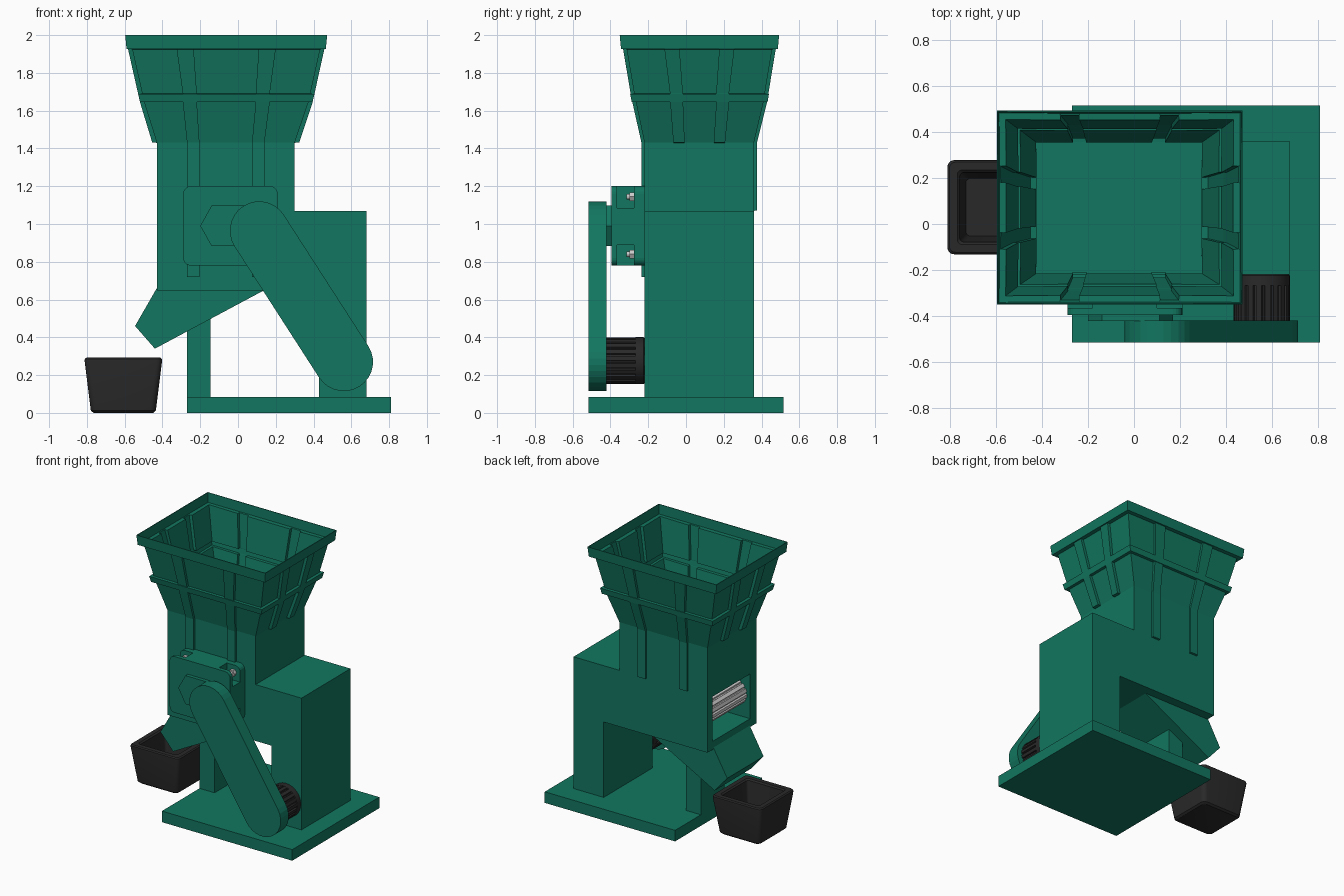
import bpy, bmesh, math
from mathutils import Vector

if "Cube" in bpy.data.objects:
    bpy.data.objects.remove(bpy.data.objects["Cube"])


def mat(name, c):
    m = bpy.data.materials.new(name)
    m.diffuse_color = (*c, 1)
    m.use_nodes = True
    m.node_tree.nodes["Principled BSDF"].inputs["Base Color"].default_value = m.diffuse_color
    return m


GREEN = mat("green_paint", (0.006, 0.18, 0.115))
BLACK = mat("black_plastic", (0.022, 0.022, 0.022))


def finish(bm, name, material):
    bmesh.ops.recalc_face_normals(bm, faces=bm.faces)
    me = bpy.data.meshes.new(name)
    bm.to_mesh(me)
    bm.free()
    ob = bpy.data.objects.new(name, me)
    bpy.context.collection.objects.link(ob)
    if material:
        me.materials.append(material)
    return ob


def loft(name, rings, material, caps=(True, True)):
    """Skin a stack of equal-length point rings."""
    bm = bmesh.new()
    rows = [[bm.verts.new(p) for p in r] for r in rings]
    n = len(rows[0])
    for a, b in zip(rows, rows[1:]):
        for i in range(n):
            bm.faces.new((a[i], a[(i + 1) % n], b[(i + 1) % n], b[i]))
    for use, row in zip(caps, (rows[0], rows[-1])):
        if use:
            bm.faces.new(row)
    return finish(bm, name, material)


def prism(name, pts, y0, y1, material=GREEN):
    """Extrude an (x, z) outline along y."""
    return loft(name, [[(x, y, z) for x, z in pts] for y in (y0, y1)], material)


def box(name, x, y, z, material=GREEN):
    return prism(name, [(x[0], z[0]), (x[1], z[0]), (x[1], z[1]), (x[0], z[1])], *y, material)


def rounded(x, z, r, steps=5):
    pts = []
    for k, (cx, cz) in enumerate([(x[1] - r, z[1] - r), (x[0] + r, z[1] - r),
                                  (x[0] + r, z[0] + r), (x[1] - r, z[0] + r)]):
        for i in range(steps + 1):
            a = math.pi / 2 * (k + i / steps)
            pts.append((cx + r * math.cos(a), cz + r * math.sin(a)))
    return pts


def circle(cx, cz, r, n=24, a0=0.0):
    return [(cx + r * math.cos(a0 + math.tau * i / n), cz + r * math.sin(a0 + math.tau * i / n))
            for i in range(n)]


def fluted(cx, cz, r, depth, teeth):
    pts = []
    for i in range(teeth):
        for f, d in ((0, 0), (.6, 0), (.7, depth), (.9, depth)):
            a = math.tau * (i + f) / teeth
            pts.append((cx + (r - d) * math.cos(a), cz + (r - d) * math.sin(a)))
    return pts


# base plate and support leg
box("base_plate", (-.27, .81), (-.515, .515), (0, .083))
box("support_leg", (-.27, -.145), (-.07, .21), (.08, .60))

# L-shaped housing with an opening on the left
housing = prism("machine_housing", [(-.43, .648), (.43, .648), (.43, .08), (.68, .08),
                                    (.68, 1.07), (-.43, 1.07)], -.22, .36)
cutter = box("window_cutter", (-.6, -.17), (-.145, .30), (.71, 1.045), None)
cutter.hide_render = True
mod = housing.modifiers.new("window", 'BOOLEAN')
mod.operation, mod.object, mod.solver = 'DIFFERENCE', cutter, 'EXACT'
bpy.context.view_layer.objects.active = housing
bpy.ops.object.modifier_apply(modifier="window")
bpy.data.objects.remove(cutter)

# grinding roller behind the opening
prism("grinding_roller", fluted(-.31, .885, .095, .012, 14), -.145, .30, None)

# sloped outlet chute
prism("outlet_chute", [(-.43, .66), (-.545, .46), (-.44, .34), (.14, .65), (.14, .66)], -.14, .29)


# hopper shell with embossed ribs, collar and rim
def hopper_ring(z, ext, rib_x, rib_y, rib_f, rib_s, out=0.0):
    """ext = x0, x1, y0, y1; rib_x/rib_y = rib offset and half width;
    rib_f/rib_s = rib depth on the front/back and side walls."""
    x0, x1, y0, y1 = ext
    cx, cy = (x0 + x1) / 2, (y0 + y1) / 2
    hx, hy = (x1 - x0) / 2 + out, (y1 - y0) / 2 + out
    pts = []
    for k in range(4):
        half, wall, (off, w), d = ((hx, hy, rib_x, rib_f) if k % 2 == 0
                                   else (hy, hx, rib_y, rib_s))
        side = [(-half, wall)]
        for c in (-off, off):
            side += [(c - w, wall), (c - w, wall + d), (c + w, wall + d), (c + w, wall)]
        for u, v in side:
            x, y = ((u, -v), (v, u), (-u, v), (-v, -u))[k]
            pts.append((cx + x, cy + y, z))
    return pts


low = (-.43, .30, -.22, .36)
mid0, mid1 = (-.497, .373, -.265, .410), (-.507, .383, -.274, .417)
top = (-.56, .435, -.314, .456)
rx0, rx1, rx2 = (.172, .033), (.193, .037), (.217, .045)
ry0, ry1, ry2 = (.107, .030), (.122, .034), (.145, .040)
hopper = loft("hopper", [
    hopper_ring(1.07, low, rx0, ry0, 0, 0),
    hopper_ring(1.071, low, rx0, ry0, .016, 0),
    hopper_ring(1.43, low, rx0, ry0, .016, 0),
    hopper_ring(1.431, low, rx0, ry0, .016, .024),
    hopper_ring(1.645, mid0, rx1, ry1, .019, .022),
    hopper_ring(1.646, mid0, rx1, ry1, 0, 0, .022),
    hopper_ring(1.689, mid1, rx1, ry1, 0, 0, .022),
    hopper_ring(1.69, mid1, rx1, ry1, .019, .022),
    hopper_ring(1.925, top, rx2, ry2, .019, .022),
    hopper_ring(1.926, top, rx2, ry2, 0, 0, .03),
    hopper_ring(2.0, top, rx2, ry2, 0, 0, .037),
], GREEN, (False, False))
bm = bmesh.new()
bm.from_mesh(hopper.data)
bmesh.ops.remove_doubles(bm, verts=bm.verts, dist=1e-5)
bmesh.ops.recalc_face_normals(bm, faces=bm.faces)
bm.to_mesh(hopper.data)
bm.free()
sol = hopper.modifiers.new("thickness", 'SOLIDIFY')
sol.thickness, sol.offset = .006, -1

# lower ends of the front ribs
for s in (-1, 1):
    c = -.065 + s * .172
    box("front_rib", (c - .033, c + .033), (-.236, -.21), (.72, 1.08))

# gearbox: back flange, cross-shaped core, front cover, corner bolts
gx, gz = (-.29, .21), (.78, 1.20)
prism("gearbox_flange", rounded(gx, gz, .04), -.275, -.22)
prism("gearbox_cover", rounded(gx, gz, .04), -.395, -.365)
box("gearbox_core_wide", gx, (-.37, -.27), (.89, 1.085))
box("gearbox_core_tall", (-.18, .10), (-.37, -.27), gz)
for x in (-.235, .155):
    for z in (.84, 1.145):
        prism("gearbox_bolt", circle(x, z, .026, 6), -.30, -.27, None)
        prism("bolt_tip", circle(x, z, .014, 12), -.315, -.29, None)
prism("shaft_boss", [(-.2, .99), (-.14, 1.097), (.11, 1.097), (.17, .99), (.11, .883),
                     (-.14, .883)], -.422, -.39)

# capsule-shaped crank arm
a = Vector((.112, .965))
b = Vector((.56, .27))
r, n = .155, 14
ang = math.atan2((a - b).y, (a - b).x)
arm = []
for c, start in ((a, ang - math.pi / 2), (b, ang + math.pi / 2)):
    for i in range(n + 1):
        t = start + math.pi * i / n
        arm.append((c.x + r * math.cos(t), c.y + r * math.sin(t)))
prism("crank_arm", arm, -.515, -.42)

# fluted handle with smooth collar
prism("handle_grip", fluted(.555, .277, .123, .012, 20), -.425, -.265, BLACK)
loft("handle_collar", [[(x, y, z) for x, z in circle(.555, .277, rr, 32)]
                       for y, rr in ((-.268, .124), (-.225, .124), (-.212, .112))], BLACK)

# collecting bowl: one lofted profile, outside up then inside down
bowl = []
for z, h, rr in ((0, .158, .03), (.012, .172, .035), (.275, .205, .03), (.285, .204, .03),
                 (.292, .196, .026), (.292, .162, .02), (.282, .152, .02), (.06, .125, .02)):
    bowl.append([(x, y, z) for x, y in rounded((-.607 - h, -.607 + h), (.073 - h, .073 + h), rr)])
ob = loft("collecting_bowl", bowl, BLACK)
bpy.ops.object.select_all(action='DESELECT')
for o in bpy.data.objects:
    if o.name.startswith(("collecting_bowl", "handle_collar")):
        o.select_set(True)
bpy.context.view_layer.objects.active = ob
bpy.ops.object.shade_smooth_by_angle(angle=math.radians(35))
